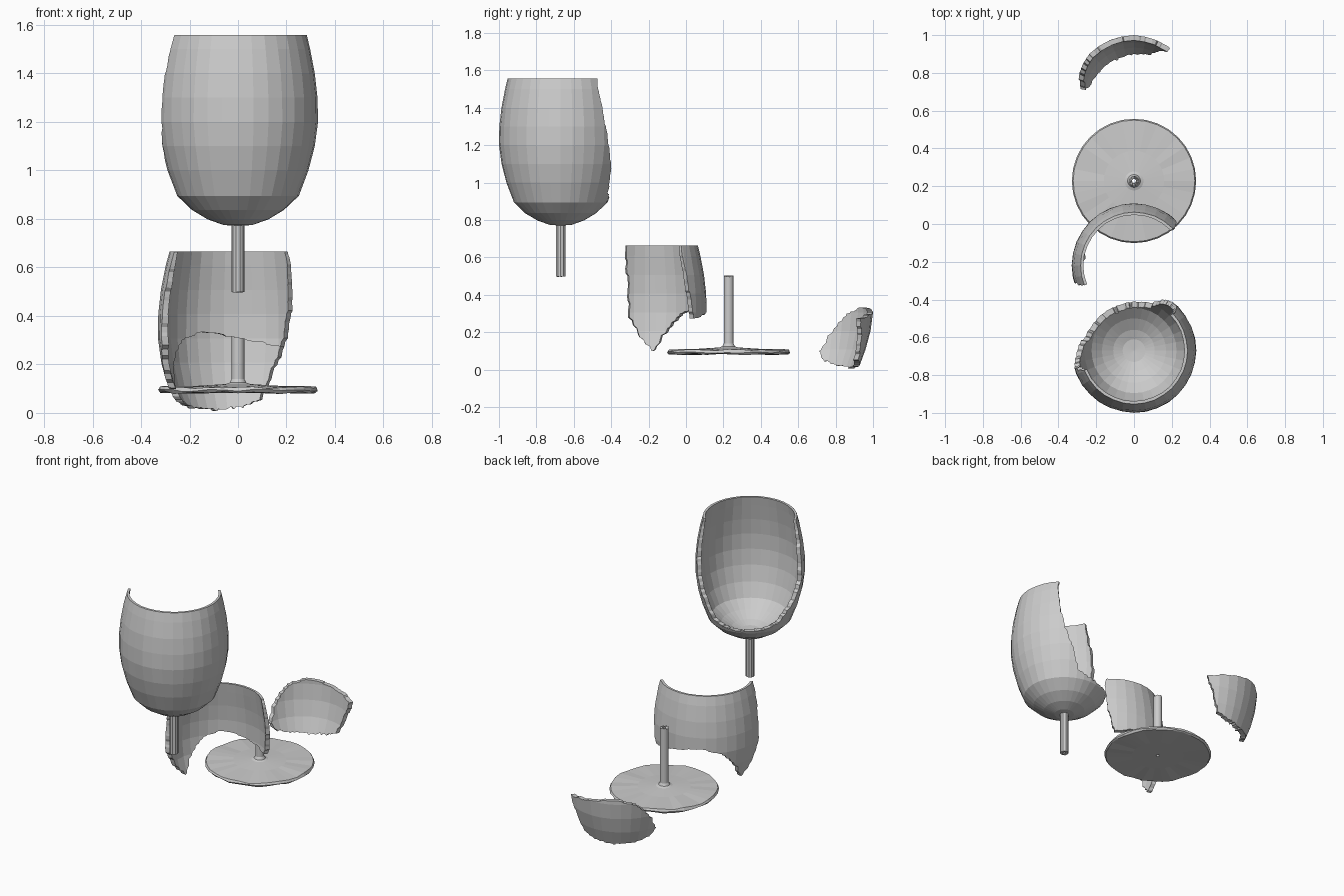
import bpy, bmesh, math, random
from mathutils import Matrix

if "Cube" in bpy.data.objects:
    bpy.data.objects.remove(bpy.data.objects["Cube"])

random.seed(4)
SEG = 32


def new_object(name, bm, loc=(0, 0, 0)):
    bmesh.ops.recalc_face_normals(bm, faces=bm.faces)
    me = bpy.data.meshes.new(name)
    bm.to_mesh(me)
    bm.free()
    ob = bpy.data.objects.new(name, me)
    ob.location = loc
    bpy.context.collection.objects.link(ob)
    return ob


def lathe(name, profile, seg=SEG, loc=(0, 0, 0), closed=False, jitter=0.0):
    """Revolve (r, z) points around z; closed joins last point to first."""
    bm = bmesh.new()
    vs = [bm.verts.new((r, 0, z)) for r, z in profile]
    pairs = list(zip(vs, vs[1:])) + ([(vs[-1], vs[0])] if closed else [])
    es = [bm.edges.new(p) for p in pairs]
    bmesh.ops.spin(bm, geom=vs + es, cent=(0, 0, 0), axis=(0, 0, 1),
                   angle=2 * math.pi, steps=seg, use_duplicate=False)
    bmesh.ops.remove_doubles(bm, verts=bm.verts, dist=1e-5)
    for v in bm.verts:
        v.co.z += random.uniform(-jitter, jitter)
    return new_object(name, bm, loc)


def curve(points):
    """Piecewise linear function through sorted (x, y) points."""
    def f(x):
        if x <= points[0][0]:
            return points[0][1]
        for (x0, y0), (x1, y1) in zip(points, points[1:]):
            if x <= x1:
                return y0 + (y1 - y0) * (x - x0) / (x1 - x0)
        return points[-1][1]
    return f


def cutter(name, left, right, bottom, top, z0, z1, nu=28, nv=20):
    """Curved wedge around the axis with ragged sides (angle 0 = back)."""
    bm = bmesh.new()
    layers = ([], [])
    for j in range(nv + 1):
        v = j / nv
        zn = z0 + (z1 - z0) * v
        rows = ([], [])
        for i in range(nu + 1):
            phi = left(zn) + (right(zn) - left(zn)) * i / nu
            z = bottom(phi) + (top(phi) - bottom(phi)) * v
            a = math.radians(phi + random.uniform(-1.2, 1.2))
            z += random.uniform(-.006, .006)
            for row, r in zip(rows, (.12, .6)):
                row.append(bm.verts.new((r * math.sin(a), r * math.cos(a), z)))
        layers[0].append(rows[0])
        layers[1].append(rows[1])
    for g in layers:
        for j in range(nv):
            for i in range(nu):
                bm.faces.new((g[j][i], g[j][i + 1], g[j + 1][i + 1], g[j + 1][i]))
    # side walls joining the inner and outer layers
    ring = ([(0, i) for i in range(nu)] + [(j, nu) for j in range(nv)]
            + [(nv, i) for i in range(nu, 0, -1)] + [(j, 0) for j in range(nv, 0, -1)])
    for (j, i), (l, k) in zip(ring, ring[1:] + ring[:1]):
        bm.faces.new((layers[0][j][i], layers[0][l][k], layers[1][l][k], layers[1][j][i]))
    bmesh.ops.triangulate(bm, faces=bm.faces)
    ob = new_object(name, bm)
    ob.hide_render = True
    return ob


def fragment(name, source, cuts, loc):
    """Copy of the whole bowl with boolean cuts applied, moved into place."""
    ob = bpy.data.objects.new(name, source.data.copy())
    bpy.context.collection.objects.link(ob)
    for tool, op in cuts:
        m = ob.modifiers.new("cut", 'BOOLEAN')
        m.object, m.operation, m.solver = tool, op, 'EXACT'
    bpy.context.view_layer.update()
    me = bpy.data.meshes.new_from_object(ob.evaluated_get(bpy.context.evaluated_depsgraph_get()))
    ob.modifiers.clear()
    ob.data = me
    ob.location = loc
    return ob


# Whole bowl: outer wall up, inner wall back down
outer = [(0, .770), (.06, .775), (.125, .798), (.19, .837), (.25, .895), (.29, 1.0),
         (.316, 1.1), (.329, 1.2), (.328, 1.3), (.317, 1.4), (.298, 1.5), (.283, 1.558)]
inner = [(.268, 1.558), (.277, 1.5), (.292, 1.4), (.301, 1.3), (.301, 1.2), (.289, 1.1),
         (.264, 1.0), (.225, .91), (.17, .86), (.11, .823), (.06, .805), (0, .80)]
whole = lathe("whole_bowl", outer + inner)
for v in whole.data.vertices:
    k = 1 + random.uniform(-.004, .004)
    v.co.x *= k
    v.co.y *= k

# Break lines: left and right edges by height, lower edge and split by angle
left = curve([(.93, -76), (.975, -80), (1.05, -92), (1.15, -105), (1.35, -107), (1.56, -112)])
right = curve([(.93, 21), (1.045, 28), (1.17, 38), (1.4, 46), (1.56, 47)])
low = curve([(-76, .945), (-50, .915), (-25, .905), (0, .915), (21, .94)])
split = curve([(-108, .965), (-80, .99), (-67, 1.115), (-53, 1.185), (-30, 1.225),
               (0, 1.205), (20, 1.18), (38, 1.165), (60, 1.16)])
opening = cutter("opening_cutter", left, right, low, lambda p: 1.7, .93, 1.7)
lower = cutter("split_cutter", lambda z: -150, lambda z: 80, lambda p: .6, split, .6, 1.2, nu=44)

# Bowl fragments
fragment("bowl_main", whole, [(opening, 'DIFFERENCE')], (0, -.67, 0))
fragment("bowl_upper_shard", whole, [(opening, 'INTERSECT'), (lower, 'DIFFERENCE')], (0, -.22, -.893))
fragment("bowl_lower_shard", whole, [(opening, 'INTERSECT'), (lower, 'INTERSECT')], (0, .67, -.893))
for ob in (whole, opening, lower):
    bpy.data.objects.remove(ob)

# Hollow stem, upper half under the bowl
lathe("stem_upper", [(.026, .498), (.026, .775), (.01, .775), (.01, .498)],
      seg=10, loc=(0, -.67, 0), closed=True, jitter=.002)

# Foot with the lower half of the stem, pierced through
foot = lathe("foot_with_stem",
             [(.01, .083), (.16, .083), (.32, .083), (.329, .093), (.322, .105), (.16, .112),
              (.05, .119), (.034, .125), (.026, .14), (.026, .5), (.01, .5)],
             loc=(0, .228, 0), closed=True, jitter=.0)
for v in foot.data.vertices:
    if math.hypot(v.co.x, v.co.y) > .3:
        v.co.z += random.uniform(-.005, .005)
    elif v.co.z > .45:
        v.co.z += random.uniform(-.005, .005)
